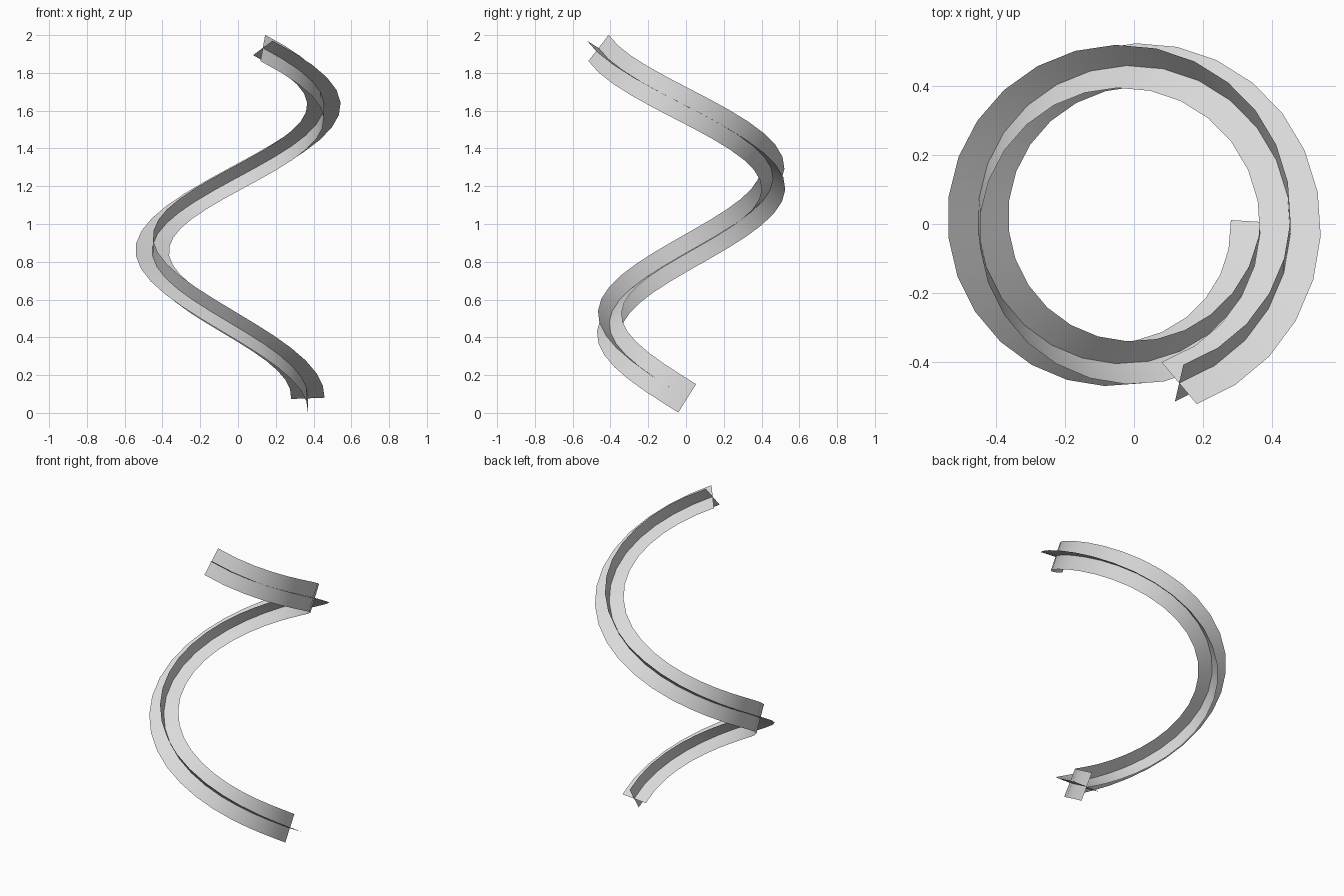
import bpy
from math import sin, cos, pi, radians
from mathutils import Vector

cube = bpy.data.objects.get("Cube")
if cube:
    bpy.data.objects.remove(cube, do_unlink=True)

TURNS = 1.2
SEGMENTS = 32
HALF_WIDTH = 0.0885

grey = bpy.data.materials.new("light_grey")
grey.use_nodes = True
colour = (0.7, 0.7, 0.7, 1)
grey.diffuse_color = colour
grey.node_tree.nodes["Principled BSDF"].inputs["Base Color"].default_value = colour


def spiral_point(i):
    """Point on the slowly widening helix, running clockwise and upward."""
    t = i / SEGMENTS
    angle = t * TURNS * 2 * pi
    radius = 0.391 + 0.085 * TURNS * t
    return Vector((radius * cos(angle) - 0.021,
                   -radius * sin(angle) + 0.006,
                   0.077 + 1.855 * t))


# Helix path and its tangents
path = [spiral_point(i) for i in range(SEGMENTS + 1)]
tangents = []
for i in range(SEGMENTS + 1):
    a, b = path[max(i - 1, 0)], path[min(i + 1, SEGMENTS)]
    tangents.append((b - a).normalized())

# Carry the cross-section along the path with least twist
side = Vector((1, 0, 0))
side = (side - tangents[0] * side.dot(tangents[0])).normalized()
sides = [side]
for before, after in zip(tangents, tangents[1:]):
    side = before.rotation_difference(after) @ side
    side = (side - after * side.dot(after)).normalized()
    sides.append(side)
uprights = [s.cross(t) for s, t in zip(sides, tangents)]


def ribbon(name, directions):
    """Flat strip centred on the path, spread along the given directions."""
    verts = []
    for p, d in zip(path, directions):
        verts += [p - d * HALF_WIDTH, p + d * HALF_WIDTH]
    faces = [(2 * i, 2 * i + 1, 2 * i + 3, 2 * i + 2) for i in range(SEGMENTS)]
    mesh = bpy.data.meshes.new(name)
    mesh.from_pydata(verts, [], faces)
    mesh.materials.append(grey)
    obj = bpy.data.objects.new(name, mesh)
    bpy.context.collection.objects.link(obj)
    bpy.ops.object.select_all(action='DESELECT')
    obj.select_set(True)
    bpy.context.view_layer.objects.active = obj
    bpy.ops.object.shade_smooth_by_angle(angle=radians(40))


# Two ribbons crossing at right angles
ribbon("flat_ribbon", sides)
ribbon("upright_ribbon", uprights)
